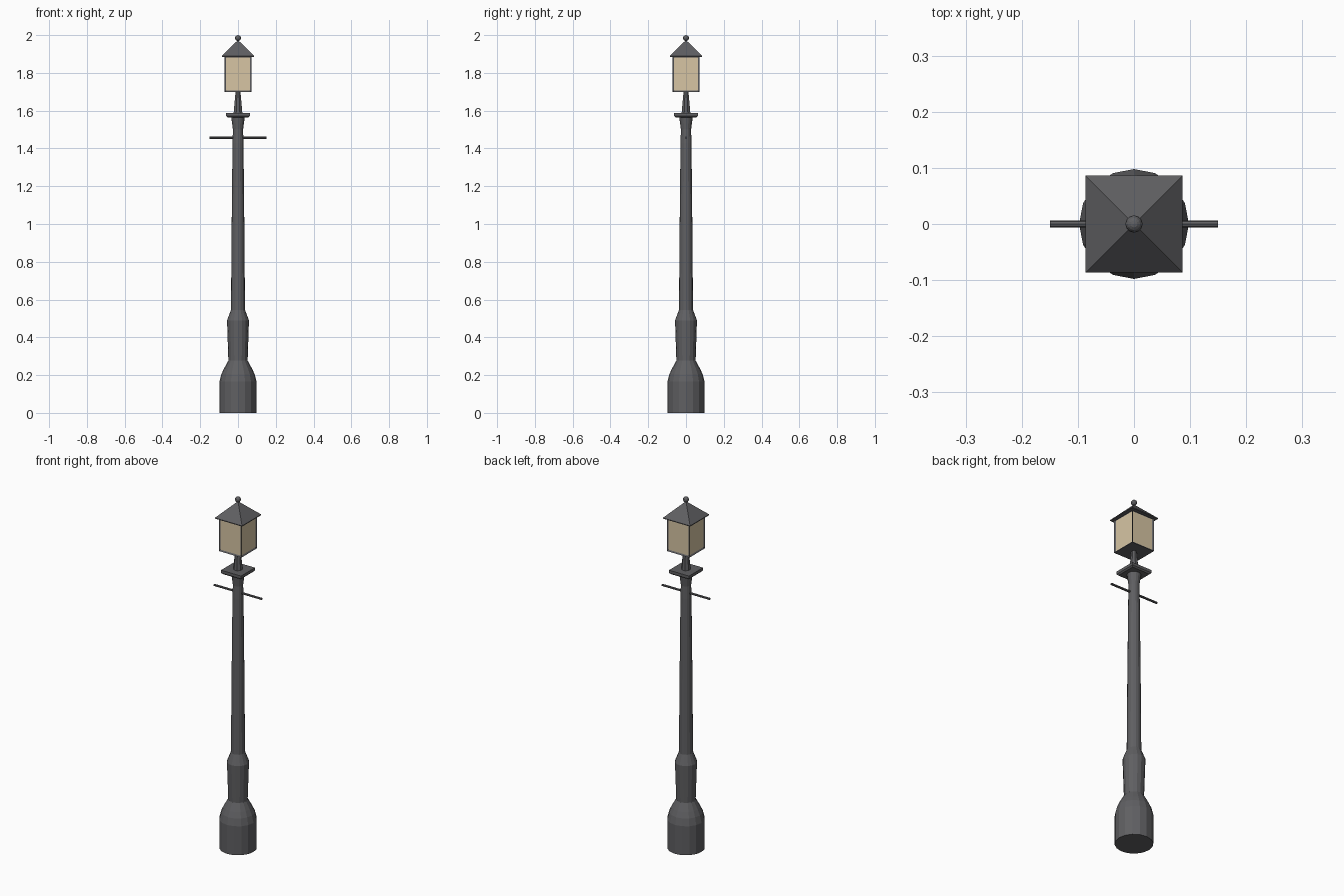
import bpy, bmesh, math
from mathutils import Matrix

if "Cube" in bpy.data.objects:
    bpy.data.objects.remove(bpy.data.objects["Cube"])


def material(name, rgb):
    m = bpy.data.materials.new(name)
    m.diffuse_color = (*rgb, 1)
    m.use_nodes = True
    m.node_tree.nodes["Principled BSDF"].inputs["Base Color"].default_value = m.diffuse_color
    return m


IRON = material("dark_iron", (0.115, 0.115, 0.122))
GLASS = material("warm_glass", (0.68, 0.56, 0.37))


def finish(name, bm, *mats):
    bmesh.ops.recalc_face_normals(bm, faces=bm.faces)
    me = bpy.data.meshes.new(name)
    bm.to_mesh(me)
    bm.free()
    for m in mats:
        me.materials.append(m)
    ob = bpy.data.objects.new(name, me)
    bpy.context.collection.objects.link(ob)
    return ob


def loft(name, profile, sides, turn=0.0):
    """Closed stack of regular rings from (radius, z) pairs."""
    bm = bmesh.new()
    rings = [[bm.verts.new((r * math.cos(turn + 2 * math.pi * i / sides),
                            r * math.sin(turn + 2 * math.pi * i / sides), z))
              for i in range(sides)] for r, z in profile]
    for a, b in zip(rings, rings[1:]):
        for i in range(sides):
            j = (i + 1) % sides
            bm.faces.new((a[i], a[j], b[j], b[i]))
    bm.faces.new(rings[0])
    bm.faces.new(rings[-1])
    return finish(name, bm, IRON)


def square(name, profile):
    """Same, but square with half widths instead of radii."""
    return loft(name, [(h * math.sqrt(2), z) for h, z in profile], 4, math.pi / 4)


# Turned post with stepped base and flared top
loft("post", [(0.098, 0), (0.098, 0.165), (0.088, 0.205), (0.074, 0.235),
              (0.051, 0.277), (0.058, 0.49), (0.037, 0.545), (0.034, 0.95),
              (0.029, 1.43), (0.027, 1.50), (0.036, 1.568)], 16)

# Square collar and tapered neck
square("collar", [(0.056, 1.565), (0.063, 1.572), (0.063, 1.588)])
loft("neck", [(0.025, 1.585), (0.021, 1.63), (0.014, 1.70)], 8, math.pi / 8)

# Ladder crossbar
bm = bmesh.new()
bmesh.ops.create_cone(bm, cap_ends=True, segments=8, radius1=0.006, radius2=0.006,
                      depth=0.30, matrix=Matrix.Translation((0, 0, 1.457))
                      @ Matrix.Rotation(math.pi / 2, 4, 'Y'))
finish("crossbar", bm, IRON)

# Lantern box with recessed glass on its four sides
bm = bmesh.new()
bmesh.ops.create_cube(bm, size=1, matrix=Matrix.Translation((0, 0, 1.794))
                      @ Matrix.Diagonal((0.142, 0.142, 0.192, 1)))
sides = [f for f in bm.faces if abs(f.normal.z) < 0.5]
bmesh.ops.inset_individual(bm, faces=sides, thickness=0.011, depth=-0.005)
for f in sides:
    f.material_index = 1
finish("lantern", bm, IRON, GLASS)

# Pyramid roof and ball finial
square("roof", [(0.086, 1.885), (0.086, 1.889), (0.002, 1.972)])
bm = bmesh.new()
bmesh.ops.create_uvsphere(bm, u_segments=12, v_segments=8, radius=0.0155,
                          matrix=Matrix.Translation((0, 0, 1.9845)))
finish("finial", bm, IRON)
